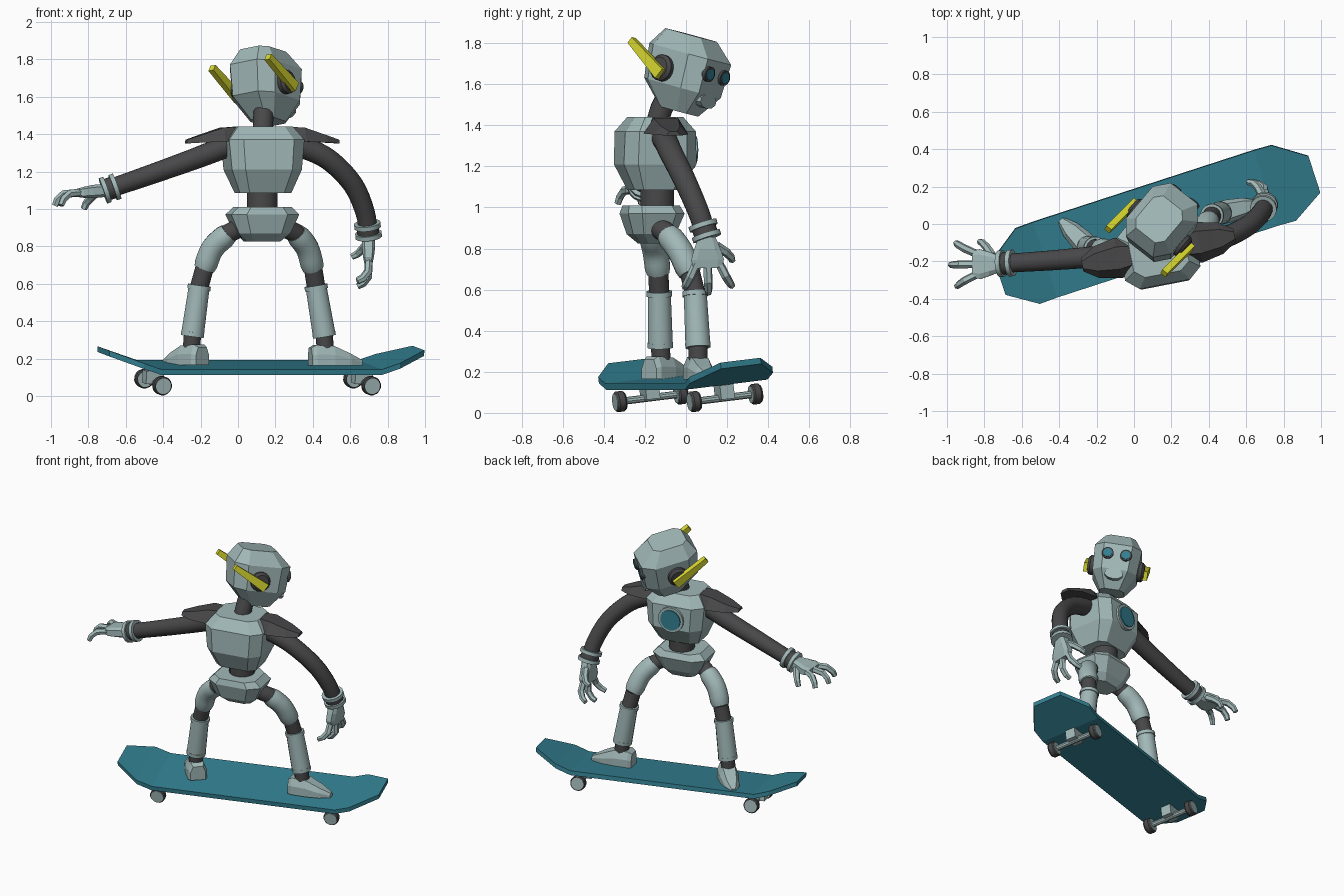
import bpy, bmesh, math
from mathutils import Vector, Matrix

if "Cube" in bpy.data.objects:
    bpy.data.objects.remove(bpy.data.objects["Cube"])

def material(name, r, g, b):
    m = bpy.data.materials.new(name)
    m.diffuse_color = (r, g, b, 1)
    m.use_nodes = True
    m.node_tree.nodes["Principled BSDF"].inputs["Base Color"].default_value = m.diffuse_color
    return m

LIGHT = material("light_grey", .36, .48, .48)
DARK = material("dark_grey", .065, .065, .068)
TEAL = material("teal", .034, .22, .29)
YELLOW = material("yellow", .68, .68, .03)
I = Matrix.Identity(4)

def loft(name, rings, mat, M=I, smooth=False):
    """Skin a list of equal-length point rings and cap both ends."""
    bm = bmesh.new()
    vs = [[bm.verts.new(M @ Vector(p)) for p in r] for r in rings]
    n = len(vs[0])
    for a, b in zip(vs, vs[1:]):
        for i in range(n):
            bm.faces.new((a[i], a[(i + 1) % n], b[(i + 1) % n], b[i]))
    bm.faces.new(vs[0][::-1])
    bm.faces.new(vs[-1])
    bmesh.ops.recalc_face_normals(bm, faces=bm.faces)
    me = bpy.data.meshes.new(name)
    bm.to_mesh(me)
    bm.free()
    me.materials.append(mat)
    if smooth:
        me.shade_smooth()
        me.set_sharp_from_angle(angle=math.radians(35))
    ob = bpy.data.objects.new(name, me)
    bpy.context.collection.objects.link(ob)
    return ob

def tube(name, pts, radii, mat, M=I, n=16, smooth=True):
    """Round tube along points; radii is one number or one per point."""
    pts = [Vector(p) for p in pts]
    if not isinstance(radii, (list, tuple)):
        radii = [radii] * len(pts)
    rings, side, last = [], None, None
    for i, p in enumerate(pts):
        t = (pts[min(i + 1, len(pts) - 1)] - pts[max(i - 1, 0)]).normalized()
        if side is None:
            side = t.orthogonal().normalized()
        else:
            side = last.rotation_difference(t) @ side
        last, up = t, t.cross(side)
        rings.append([p + radii[i] * (side * math.cos(a) + up * math.sin(a))
                      for a in (math.tau * (k + .5) / n for k in range(n))])
    return loft(name, rings, mat, M, smooth)

def curve(pts, steps=4):
    """Catmull-Rom points through a few control points."""
    p = [Vector(q) for q in pts]
    p = [2 * p[0] - p[1]] + p + [2 * p[-1] - p[-2]]
    out = []
    for i in range(1, len(p) - 2):
        a, b, c, d = p[i - 1:i + 3]
        for k in range(steps):
            t = k / steps
            out.append(.5 * (2 * b + (c - a) * t + (2 * a - 5 * b + 4 * c - d) * t * t
                             + (3 * b - a - 3 * c + d) * t ** 3))
    return out + [p[-2]]

def octagon(z, hw, y0, y1, cut):
    """Rectangle with cut corners at height z."""
    c, d = cut * hw, cut * (y1 - y0) / 2
    return [(hw, y0 + d, z), (hw, y1 - d, z), (hw - c, y1, z), (c - hw, y1, z),
            (-hw, y1 - d, z), (-hw, y0 + d, z), (c - hw, y0, z), (hw - c, y0, z)]

def box(name, x0, x1, y0, y1, z0, z1, mat, M):
    return loft(name, [[(x0, y0, z), (x1, y0, z), (x1, y1, z), (x0, y1, z)] for z in (z0, z1)], mat, M)

def frame(loc, z=0, x=0, y=0):
    return (Matrix.Translation(loc) @ Matrix.Rotation(math.radians(z), 4, 'Z')
            @ Matrix.Rotation(math.radians(x), 4, 'X') @ Matrix.Rotation(math.radians(y), 4, 'Y'))

# Skateboard, rolled slightly about its length
B = frame((.115, 0, .167), 18, 6.7)
deck = [(-.88, .103, .087), (-.72, .213, .033), (-.62, .213, 0),
        (.62, .213, 0), (.72, .213, .033), (.89, .103, .09)]
loft("deck", [[(u, -w, h), (u, w, h), (u, w, h - .03), (u, -w, h - .03)] for u, w, h in deck], TEAL, B)
for end, u in (("rear", -.595), ("front", .58)):
    box(end + "_truck", u - .05, u + .05, -.035, .035, -.1, -.03, LIGHT, B)
    tube(end + "_axle", [(u, -.15, -.094), (u, .15, -.094)], .018, LIGHT, B, 10)
    for s, side in ((-1, "near"), (1, "far")):
        tube(f"{end}_{side}_wheel", [(u, s * .135, -.094), (u, s * .143, -.094), (u, s * .172, -.094),
             (u, s * .18, -.094)], [.045, .051, .051, .045], DARK, B)
        tube(f"{end}_{side}_hub", [(u, s * .132, -.094), (u, s * .183, -.094)], .043, LIGHT, B)

# Head
H = frame((.135, -.02, 1.655), -40, -12, -9)
loft("head", [octagon(.19, .10, -.12, .11, .35), octagon(.10, .155, -.17, .21, .4),
              octagon(-.07, .145, -.15, .205, .4), octagon(-.185, .08, -.04, .13, .4)], LIGHT, H)
loft("mouth", [[(.062 * math.cos(a), y, -.1 + .036 * math.sin(a)) for a in
                (math.tau * (k + .5) / 10 for k in range(10))] for y in (.15, .207)], LIGHT, H)
for s, side in ((-1, "left"), (1, "right")):
    tube(side + "_eye_ring", [(s * .06, .17, .03), (s * .06, .222, .03)], .038, DARK, H)
    tube(side + "_eye", [(s * .06, .2, .03), (s * .06, .227, .03)], .028, TEAL, H)
    tube(side + "_ear", [(s * .12, 0, 0), (s * .17, 0, 0), (s * .185, 0, 0)], [.065, .065, .05], DARK, H)
    blade = [(.044, -.004), (.016, -.056), (-.208, .074), (-.192, .106)]
    loft(side + "_antenna", [[(s * x, y, z) for y, z in blade] for x in (.175, .21)], YELLOW, H)
tube("neck", [(.13, -.15, 1.38), (.135, -.12, 1.48), (.14, -.07, 1.58)], .055, DARK)

# Chest with lens, shoulder pads, waist and hips
C = frame((.13, -.14, 0), 11)
loft("chest", [octagon(1.44, .15, -.13, .11, .35), octagon(1.37, .205, -.185, .165, .33),
               octagon(1.21, .19, -.19, .17, .33), octagon(1.085, .14, -.13, .09, .33)], LIGHT, C)
tube("lens_ring", [(0, .14, 1.28), (0, .182, 1.28)], .088, LIGHT, C, 20)
tube("lens", [(0, .16, 1.28), (0, .19, 1.28)], .07, TEAL, C, 20)
for s, side in ((-1, "left"), (1, "right")):
    pad = [(.12, .085, 1.44, 1.36), (.22, .11, 1.435, 1.36), (.34, .085, 1.395, 1.355), (.415, .035, 1.37, 1.35)]
    loft(side + "_shoulder_pad", [[(s * x, -w, b), (s * x, -w * .55, t), (s * x, w * .55, t), (s * x, w, b)]
                                  for x, w, t, b in pad], DARK, C)
tube("waist", [(.13, -.14, .98), (.13, -.14, 1.12)], .083, DARK)
P = frame((.13, -.165, 0), 11)
loft("hips", [octagon(1.01, .145, -.13, .12, .4), octagon(.97, .185, -.14, .14, .4),
              octagon(.87, .14, -.11, .10, .4), octagon(.825, .09, -.06, .07, .4)], LIGHT, P)

# Legs
legs = {
    "right": [(.23, -.14, .91), (.31, -.09, .87), (.37, -.03, .79), (.402, .02, .68),
              (.418, .045, .58), (.46, .058, .33), (.468, .06, .24)],
    "left": [(.03, -.19, .91), (-.05, -.17, .87), (-.135, -.15, .79), (-.18, -.135, .68),
             (-.208, -.13, .58), (-.243, -.125, .33), (-.25, -.12, .24)]}
for side, p in legs.items():
    tube(side + "_hip_joint", p[:2] + [Vector(p[1]).lerp(p[2], .3)], .052, DARK)
    tube(side + "_thigh", curve(p[1:4]), [.056] + [.063] * 7 + [.056], LIGHT)
    tube(side + "_knee", p[3:5], .05, DARK)
    tube(side + "_shin", p[4:6], [.057, .062], LIGHT)
    for i in (4, 5):
        q, d = Vector(p[i]), (Vector(p[5]) - Vector(p[4])).normalized() * .012
        tube(f"{side}_shin_rim_{i - 3}", [q - d, q + d], .063, LIGHT)
    tube(side + "_ankle", p[5:7], .047, DARK)

# Feet: wedges narrowing to the toe
foot = [(-.085, .05, .095), (-.06, .062, .11), (.04, .062, .105), (.13, .05, .065), (.2, .02, .03)]
for side, loc, az in (("right", (.468, .06, .162), 14), ("left", (-.25, -.12, .165), 135)):
    loft(side + "_foot", [[(x, -w, 0), (x, -w, h * .55), (x, -w * .65, h), (x, w * .65, h),
                           (x, w, h * .55), (x, w, 0)] for x, w, h in foot], LIGHT, frame(loc, az))

# Arms, cuffs and hands (hand frame: x to the thumb, y to the palm, z along the fingers)
arms = {
    "right": ([(.26, -.12, 1.35), (.36, -.1, 1.325), (.49, -.07, 1.26), (.615, -.005, 1.13),
               (.68, .06, .98), (.698, .1, .86)], (0, .03, -1), -1),
    "left": ([(0, -.16, 1.36), (-.2, -.175, 1.28), (-.45, -.195, 1.19), (-.71, -.212, 1.1)], (-1, -.02, -.08), 1)}
for side, (p, d, palm) in arms.items():
    path = curve(p)
    tube(side + "_arm", path, [.062 - .012 * i / (len(path) - 1) for i in range(len(path))], DARK)
    end = Vector(p[-1])
    t = (end - path[-2]).normalized()
    for i, k in enumerate((-.055, 0)):
        tube(f"{side}_cuff_{i + 1}", [end + t * (k - .012), end + t * (k + .012)], .072, LIGHT)
    tube(side + "_cuff_band", [end - t * .05, end], .06, DARK)
    z = Vector(d).normalized()
    x = (Vector((0, 1, 0)) - z * z.y).normalized()
    y = z.cross(x) * palm
    M = Matrix((x, y, z)).transposed().to_4x4()
    M.translation = end + t * .005
    loft(side + "_palm", [octagon(0, .042, -.035, .035, .4), octagon(.06, .065, -.035, .035, .4),
                          octagon(.11, .08, -.028, .03, .35), octagon(.15, .07, -.02, .022, .35)], LIGHT, M)
    for i, k in enumerate((-1, 0, 1)):
        e = .03 * (1 - abs(k))
        tube(f"{side}_finger_{i + 1}", [(k * .052, 0, .12), (k * .085, .002, .19 + e), (k * .105, .03, .225 + e),
             (k * .115, .06, .24 + e)], [.021, .022, .02, .017], LIGHT, M, 6, False)
    tube(side + "_thumb", [(.045, .01, .045), (.09, .035, .075), (.115, .06, .1), (.12, .09, .115)],
         [.024, .022, .02, .017], LIGHT, M, 6, False)
